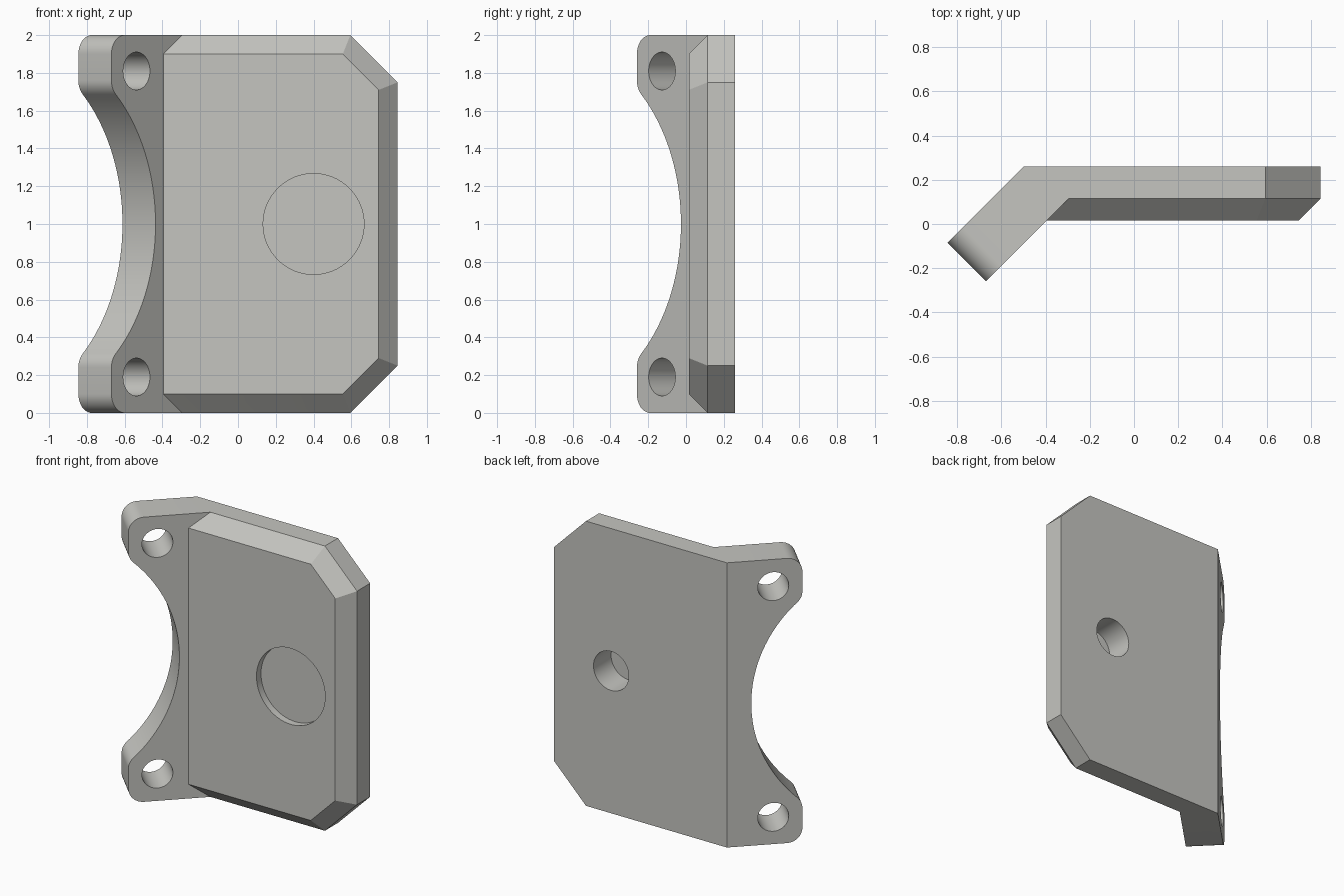
import bpy, bmesh, math
from mathutils import Vector

if "Cube" in bpy.data.objects:
    bpy.data.objects.remove(bpy.data.objects["Cube"])

grey = bpy.data.materials.new("light_grey")
grey.diffuse_color = (0.56, 0.56, 0.53, 1)
grey.use_nodes = True
grey.node_tree.nodes["Principled BSDF"].inputs["Base Color"].default_value = grey.diffuse_color


def make_object(name, bm):
    bmesh.ops.recalc_face_normals(bm, faces=bm.faces)
    mesh = bpy.data.meshes.new(name)
    bm.to_mesh(mesh)
    bm.free()
    mesh.materials.append(grey)
    obj = bpy.data.objects.new(name, mesh)
    bpy.context.collection.objects.link(obj)
    return obj


def apply_boolean(target, tool, operation):
    mod = target.modifiers.new("bool", 'BOOLEAN')
    mod.operation, mod.object, mod.solver = operation, tool, 'EXACT'
    bpy.context.view_layer.objects.active = target
    bpy.ops.object.modifier_apply(modifier=mod.name)
    bpy.data.objects.remove(tool)


def drill(target, centre, axis, radius, depth):
    """Cut a round hole centred on a point along an axis."""
    bm = bmesh.new()
    bmesh.ops.create_cone(bm, cap_ends=True, segments=64, radius1=radius,
                          radius2=radius, depth=depth)
    tool = make_object("drill", bm)
    tool.rotation_mode = 'QUATERNION'
    tool.rotation_quaternion = Vector(axis).to_track_quat('Z', 'Y')
    tool.location = centre
    tool.hide_render = True
    apply_boolean(target, tool, 'DIFFERENCE')


# Plate: clipped right corners and a bevelled front rim
bm = bmesh.new()
layers = [(0.26, -0.5, 0.595, 0.845, 0, 0.25),
          (0.115, -0.295, 0.595, 0.845, 0, 0.25),
          (0.015, -0.395, 0.555, 0.745, 0.1, 0.29)]
for y, left, clip, right, low, high in layers:
    for x, z in ((left, low), (clip, low), (right, high)):
        bm.verts.new((x, y, z))
        bm.verts.new((x, y, 2 - z))
bmesh.ops.convex_hull(bm, input=bm.verts)
bmesh.ops.dissolve_limit(bm, angle_limit=0.01, verts=bm.verts, edges=bm.edges)
bracket = make_object("bracket_plate", bm)

# Flange: profile of distance from tip against height, bent at 45 degrees
TIP = Vector((-0.67, -0.26, 0))
ALONG = Vector((1, 1, 0)).normalized()
BACK = Vector((-1, 1, 0)).normalized()
THICK, R, BIG, DEEP = 0.2475, 0.1, 0.94, 0.33

# Upper ear half: top corner round, lower round, then the large scoop
turn = math.acos((BIG - DEEP + R) / (BIG + R))
ear_z = 1 + (BIG + R) * math.sin(turn)
half = []
for i in range(13):
    a = math.pi / 2 * (1 + i / 12)
    half.append((R + R * math.cos(a), 2 - R + R * math.sin(a)))
for i in range(9):
    a = math.pi + turn * i / 8
    half.append((R + R * math.cos(a), ear_z + R * math.sin(a)))
for i in range(1, 25):
    a = turn * (1 - i / 24)
    half.append((DEEP - BIG + BIG * math.cos(a), 1 + BIG * math.sin(a)))
profile = half + [(s, 2 - z) for s, z in reversed(half[:-1])]

bm = bmesh.new()
loops = []
for offset, bend in ((0, 0.375 * math.sqrt(2)), (THICK, 0.345 * math.sqrt(2))):
    points = [(bend, 2)] + profile + [(bend, 0)]
    loops.append([bm.verts.new(TIP + ALONG * s + BACK * offset + Vector((0, 0, z)))
                  for s, z in points])
front, back = loops
bm.faces.new(front)
bm.faces.new(back[::-1])
for i in range(len(front)):
    j = (i + 1) % len(front)
    bm.faces.new((front[j], front[i], back[i], back[j]))
flange = make_object("flange", bm)
apply_boolean(bracket, flange, 'UNION')

# Bolt holes in both ears, then the counterbored hole in the plate
for z in (0.19, 1.81):
    drill(bracket, TIP + ALONG * 0.188 + BACK * THICK / 2 + Vector((0, 0, z)),
          BACK, 0.1, 0.6)
drill(bracket, (0.4, 0.015, 1), (0, 1, 0), 0.267, 0.1)
drill(bracket, (0.4, 0.14, 1), (0, 1, 0), 0.137, 0.6)

# Shading: smooth rounds, sharp edges
bracket.name = "angled_bracket"
bpy.ops.object.select_all(action='DESELECT')
bracket.select_set(True)
bpy.context.view_layer.objects.active = bracket
bpy.ops.object.shade_smooth_by_angle(angle=math.radians(25))
